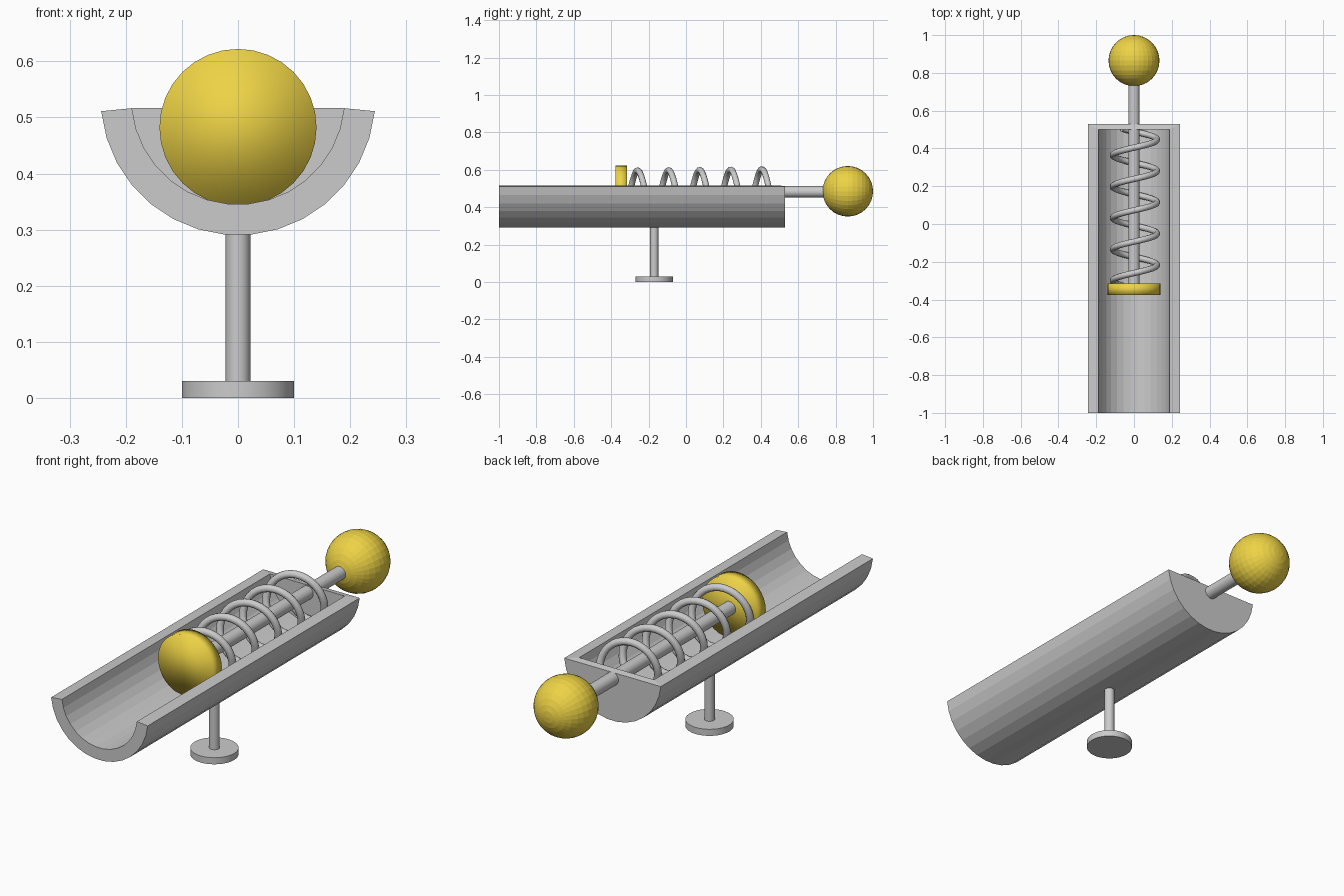
import bpy, bmesh
from math import sin, cos, pi, radians

if "Cube" in bpy.data.objects:
    bpy.data.objects.remove(bpy.data.objects["Cube"])

AXIS_Z = 0.482                      # height of the plunger axis
gold = bpy.data.materials.new("gold")
gold.diffuse_color = (0.85, 0.65, 0.06, 1)
gold.use_nodes = True
gold.node_tree.nodes["Principled BSDF"].inputs["Base Color"].default_value = gold.diffuse_color


def rod(name, radius, start, length, along_y=False, sides=32):
    """Cylinder starting at a point, running up z or back along y."""
    x, y, z = start
    loc = (x, y + length / 2, z) if along_y else (x, y, z + length / 2)
    bpy.ops.mesh.primitive_cylinder_add(
        vertices=sides, radius=radius, depth=length, location=loc,
        rotation=(pi / 2 if along_y else 0, 0, 0))
    ob = bpy.context.object
    ob.name = name
    return ob


# Trough: half tube with a closed back wall
N, CZ = 15, 0.535
Y_FRONT, Y_WALL, Y_BACK = -1.0, 0.50, 0.53
bm = bmesh.new()


def arc(r, y):
    angles = [radians(-5.625 - 11.25 * i) for i in range(N + 1)]
    return [bm.verts.new((r * cos(a), y, CZ + r * sin(a))) for a in angles]


outer_front, outer_back = arc(0.245, Y_FRONT), arc(0.245, Y_BACK)
inner_front, inner_back = arc(0.19, Y_FRONT), arc(0.19, Y_WALL)
for a, b in ((outer_front, outer_back), (inner_front, outer_front),
             (inner_back, inner_front)):
    for i in range(N):
        bm.faces.new((a[i], a[i + 1], b[i + 1], b[i]))
bm.faces.new(outer_back)
bm.faces.new(inner_back)
for e in (0, -1):
    bm.faces.new((outer_front[e], outer_back[e], inner_back[e], inner_front[e]))
bm.faces.new((inner_back[0], outer_back[0], outer_back[-1], inner_back[-1]))
bmesh.ops.recalc_face_normals(bm, faces=bm.faces)
mesh = bpy.data.meshes.new("trough")
bm.to_mesh(mesh)
bm.free()
bpy.context.collection.objects.link(bpy.data.objects.new("trough", mesh))

# Stand
for ob in (rod("stand_base", 0.10, (0, -0.17, 0), 0.03),
           rod("stand_post", 0.022, (0, -0.17, 0.03), 0.265)):
    bpy.ops.object.select_all(action='DESELECT')
    ob.select_set(True)
    bpy.context.view_layer.objects.active = ob
    bpy.ops.object.shade_smooth_by_angle()

# Plunger shaft and striking disc
rod("plunger_shaft", 0.03, (0, -0.33, AXIS_Z), 1.10, True)
bpy.ops.object.shade_smooth_by_angle()
disc = rod("plunger_disc", 0.14, (0, -0.377, AXIS_Z), 0.062, True)
bpy.ops.object.shade_smooth()
disc.data.materials.append(gold)

# Pull knob, poles along the shaft
bpy.ops.mesh.primitive_uv_sphere_add(
    segments=32, ring_count=16, radius=0.135,
    location=(0, 0.865, 0.485), rotation=(pi / 2, 0, 0))
knob = bpy.context.object
knob.name = "pull_knob"
knob.data.materials.append(gold)

# Spring: five-turn helix around the shaft
PITCH, STEPS, COIL = 0.166, 160, 0.117
curve = bpy.data.curves.new("spring", 'CURVE')
curve.dimensions = '3D'
curve.bevel_depth = 0.0165
curve.bevel_resolution = 3
curve.use_fill_caps = True
path = curve.splines.new('POLY')
path.points.add(STEPS)
for i, p in enumerate(path.points):
    t = i / STEPS
    y = -0.325 + 0.83 * t
    a = 2 * pi * (y + 0.30) / PITCH
    p.co = (0.005 - COIL * cos(a), y, 0.478 + 0.008 * t + COIL * sin(a), 1)
spring = bpy.data.objects.new("spring", curve)
bpy.context.collection.objects.link(spring)
bpy.ops.object.select_all(action='DESELECT')
spring.select_set(True)
bpy.context.view_layer.objects.active = spring
bpy.ops.object.convert(target='MESH')
bpy.ops.object.shade_smooth_by_angle(angle=radians(60))
